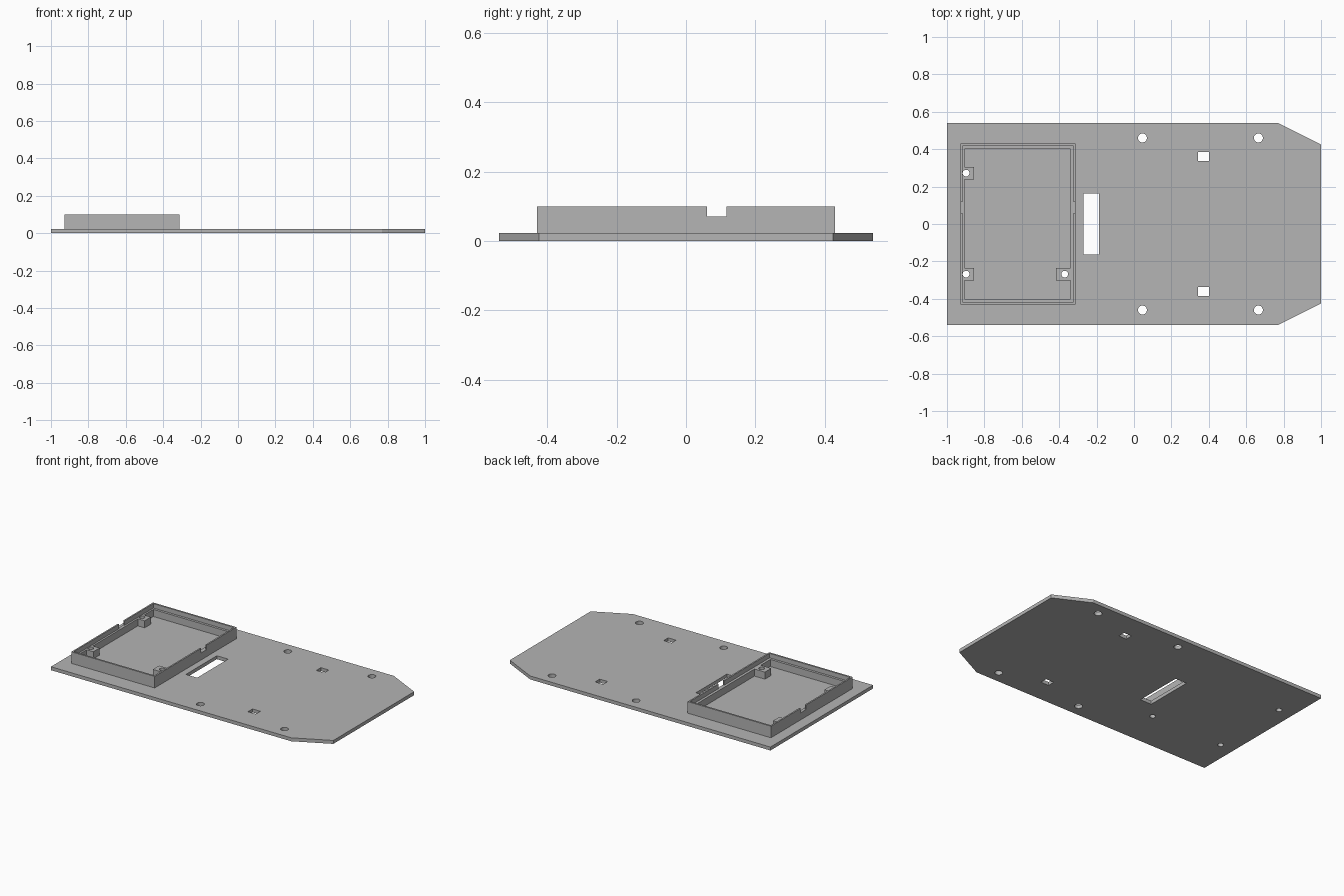
import bpy
import bmesh
from math import cos, sin, tau

if "Cube" in bpy.data.objects:
    bpy.data.objects.remove(bpy.data.objects["Cube"], do_unlink=True)

grey = bpy.data.materials.new("plain grey")
grey.use_nodes = True
grey.diffuse_color = (0.46, 0.46, 0.46, 1)
grey.node_tree.nodes["Principled BSDF"].inputs["Base Color"].default_value = grey.diffuse_color

PLATE_TOP, LEDGE_TOP, RIM_TOP = 0.023, 0.07, 0.1


def prism(name, outline, z0, z1):
    """Extrude a counter-clockwise outline from z0 to z1."""
    bm = bmesh.new()
    base = bm.faces.new([bm.verts.new((x, y, z0)) for x, y in outline])
    top = bmesh.ops.extrude_face_region(bm, geom=[base])["geom"]
    for v in top:
        if isinstance(v, bmesh.types.BMVert):
            v.co.z = z1
    bmesh.ops.recalc_face_normals(bm, faces=bm.faces)
    mesh = bpy.data.meshes.new(name)
    bm.to_mesh(mesh)
    bm.free()
    mesh.materials.append(grey)
    obj = bpy.data.objects.new(name, mesh)
    bpy.context.collection.objects.link(obj)
    return obj


def block(name, x0, x1, y0, y1, z0, z1):
    return prism(name, [(x0, y0), (x1, y0), (x1, y1), (x0, y1)], z0, z1)


def pin(x, y, r):
    ring = [(x + r * cos(tau * i / 32), y + r * sin(tau * i / 32)) for i in range(32)]
    return prism("hole_cutter", ring, -0.1, 0.2)


def combine(obj, tool, operation="DIFFERENCE"):
    """Apply a boolean and remove the helper."""
    tool.hide_render = True
    mod = obj.modifiers.new("boolean", "BOOLEAN")
    mod.operation, mod.object, mod.solver = operation, tool, "EXACT"
    graph = bpy.context.evaluated_depsgraph_get()
    mesh = bpy.data.meshes.new_from_object(obj.evaluated_get(graph))
    obj.modifiers.clear()
    obj.data = mesh
    bpy.data.objects.remove(tool, do_unlink=True)


# Base plate with two clipped corners
plate = prism("base_plate", [(-1, -0.54), (0.77, -0.54), (1, -0.425),
                             (1, 0.425), (0.77, 0.54), (-1, 0.54)], 0, PLATE_TOP)

# Cable slot, mounting holes and strap holes in the plate
combine(plate, block("slot_cutter", -0.27, -0.187, -0.163, 0.163, -0.1, 0.2))
for side in (-1, 1):
    for x in (0.045, 0.665):
        combine(plate, pin(x, side * 0.46, 0.024))
    y = side * 0.36
    combine(plate, block("strap_cutter", 0.342, 0.4, y - 0.024, y + 0.024, -0.1, 0.2))

# Rectangular tray frame, open inside
frame = block("tray_frame", -0.927, -0.313, -0.43, 0.43, PLATE_TOP, RIM_TOP)
combine(frame, block("cavity_cutter", -0.905, -0.34, -0.402, 0.402, -0.1, 0.2))

# Screw posts grown from the ledge
posts = [(-0.898, 0.272), (-0.898, -0.268), (-0.37, -0.268)]
for x, y in posts:
    x0, x1 = (-0.915, -0.855) if x < -0.6 else (-0.417, -0.33)
    post = block("screw_post", x0, x1, y - 0.033, y + 0.033, PLATE_TOP, LEDGE_TOP)
    combine(frame, post, "UNION")

# Stepped rim above the ledge, with a notch in each short-direction wall
combine(frame, block("rim_cutter", -0.917, -0.323, -0.418, 0.418, LEDGE_TOP, 0.2))
combine(frame, block("notch_cutter", -1.1, -0.2, 0.06, 0.117, LEDGE_TOP, 0.2))

# Screw holes through posts and plate
for x, y in posts:
    for part in (frame, plate):
        combine(part, pin(x, y, 0.018))
